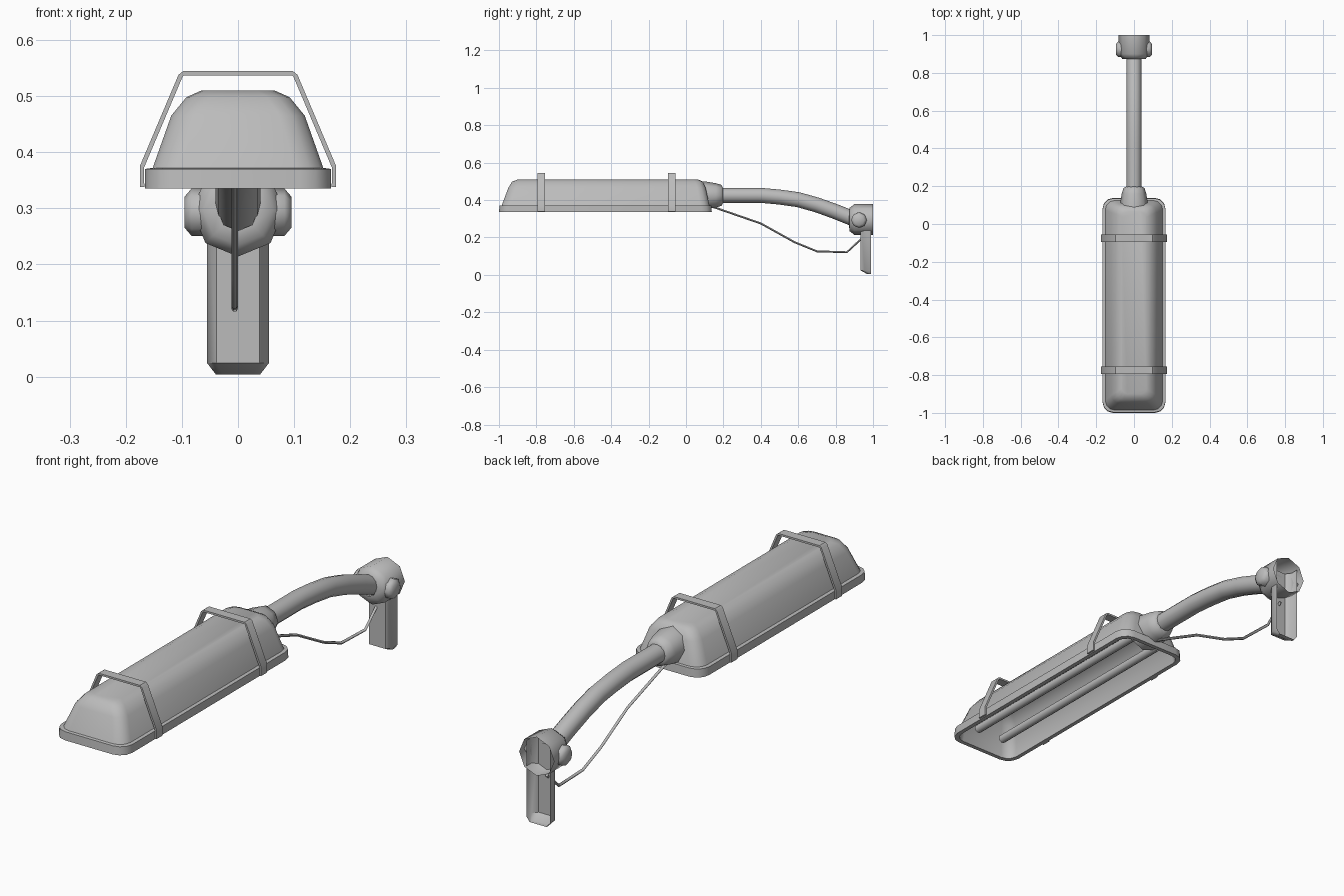
import bpy, bmesh
from math import sin, cos, pi, radians
from mathutils import Vector as V

cube = bpy.data.objects.get("Cube")
if cube:
    bpy.data.objects.remove(cube)

grey = bpy.data.materials.new("painted grey")
grey.use_nodes = True
colour = (0.5, 0.5, 0.5, 1)
grey.diffuse_color = colour
grey.node_tree.nodes["Principled BSDF"].inputs["Base Color"].default_value = colour


def loft(name, rings, closed=True, cap_start=False, cap_end=False, angle=40):
    """Skin a list of equal-length point rings."""
    bm = bmesh.new()
    rows = [[bm.verts.new(p) for p in ring] for ring in rings]
    n = len(rows[0])
    for a, b in zip(rows, rows[1:]):
        for i in range(n if closed else n - 1):
            j = (i + 1) % n
            bm.faces.new((a[i], a[j], b[j], b[i]))
    if cap_start:
        bm.faces.new(rows[0])
    if cap_end:
        bm.faces.new(rows[-1])
    bmesh.ops.recalc_face_normals(bm, faces=bm.faces)
    mesh = bpy.data.meshes.new(name)
    bm.to_mesh(mesh)
    bm.free()
    mesh.materials.append(grey)
    ob = bpy.data.objects.new(name, mesh)
    bpy.context.collection.objects.link(ob)
    bpy.ops.object.select_all(action='DESELECT')
    ob.select_set(True)
    bpy.context.view_layer.objects.active = ob
    bpy.ops.object.shade_smooth_by_angle(angle=radians(angle))
    return ob


def rounded_rect(hw, y0, y1, z, r, steps=3):
    pts = []
    corners = [(hw - r, y1 - r), (r - hw, y1 - r), (r - hw, y0 + r), (hw - r, y0 + r)]
    for k, (cx, cy) in enumerate(corners):
        for s in range(steps + 1):
            a = (k + s / steps) * pi / 2
            pts.append((cx + r * cos(a), cy + r * sin(a), z))
    return pts


def tube(name, path, radii, sides, x=0, **kw):
    """Sweep a round section along a path of (y, z) points."""
    pts = [V((x, y, z)) for y, z in path]
    rings = []
    for i, p in enumerate(pts):
        t = (pts[min(i + 1, len(pts) - 1)] - pts[max(i - 1, 0)]).normalized()
        up = V((0, -t.z, t.y))
        r = radii[i] if isinstance(radii, list) else radii
        rings.append([p + r * (cos(2 * pi * k / sides) * V((1, 0, 0))
                               + sin(2 * pi * k / sides) * up) for k in range(sides)])
    return loft(name, rings, **kw)


# Lamp housing: outer shell, bottom lip, then hollow interior
housing = [
    (0.065, -0.90, 0.065, 0.510, 0.030),
    (0.092, -0.93, 0.090, 0.498, 0.040),
    (0.119, -0.95, 0.105, 0.465, 0.045),
    (0.152, -0.985, 0.125, 0.372, 0.050),
    (0.166, -0.997, 0.135, 0.370, 0.055),
    (0.166, -1.0, 0.138, 0.335, 0.055),
    (0.148, -0.982, 0.120, 0.335, 0.045),
    (0.145, -0.978, 0.116, 0.372, 0.045),
    (0.112, -0.942, 0.096, 0.462, 0.040),
    (0.062, -0.90, 0.065, 0.500, 0.030),
]
loft("lamp_housing", [rounded_rect(*h) for h in housing],
     cap_start=True, cap_end=True, angle=45)

# Lamp tubes inside the housing
for side, x in (("left", 0.065), ("right", -0.065)):
    tube(f"lamp_tube_{side}", [(-0.93, 0.385), (0.07, 0.385)], 0.018, 10, x,
         cap_start=True, cap_end=True)

# Two straps standing over the housing
half = [(0.168, 0.338), (0.175, 0.338), (0.175, 0.375), (0.106, 0.538), (0.097, 0.545)]
outline = [V((x, z)) for x, z in half[1:]]
outline += [V((-p.x, p.y)) for p in reversed(outline)]
for name, y in (("front_strap", -0.775), ("rear_strap", -0.075)):
    rings = []
    for i, p in enumerate(outline):
        t = (outline[min(i + 1, len(outline) - 1)] - outline[max(i - 1, 0)]).normalized()
        q = p + V((-t.y, t.x)) * 0.008
        rings.append([(p.x, y - 0.02, p.y), (p.x, y + 0.02, p.y),
                      (q.x, y + 0.02, q.y), (q.x, y - 0.02, q.y)])
    loft(name, rings, cap_start=True, cap_end=True, angle=30)

# Neck collar between housing and arm
tube("neck_collar", [(0.06, 0.425), (0.10, 0.425), (0.16, 0.425), (0.19, 0.425), (0.198, 0.425)],
     [0.075, 0.075, 0.065, 0.056, 0.040], 8, cap_start=True, cap_end=True, angle=50)

# Curved arm
tube("arm", [(0.15, 0.425), (0.40, 0.425), (0.50, 0.416), (0.60, 0.402), (0.70, 0.374),
             (0.80, 0.338), (0.92, 0.290)], 0.040, 12, cap_start=True, cap_end=True)

# Hollow octagonal socket, open at the back
tube("mount_socket", [(0.872, 0.296), (0.874, 0.296), (0.90, 0.296), (1.0, 0.296)],
     [0.036, 0.062, 0.082, 0.082], 8, angle=50)

# Clamp bolts on both sides of the socket
for side, s in (("left", 1), ("right", -1)):
    rings = [[(s * x, 0.925 + r * cos(k * pi / 4), 0.293 + r * sin(k * pi / 4))
              for k in range(8)]
             for x, r in ((0.055, 0.042), (0.083, 0.042), (0.095, 0.028))]
    loft(f"clamp_bolt_{side}", rings, cap_start=True, cap_end=True, angle=50)

# Wall bracket: channel open at the back with a closed lower end
channel = [(-0.055, 0.99), (-0.055, 0.955), (-0.038, 0.932),
           (0.038, 0.932), (0.055, 0.955), (0.055, 0.99)]
levels = [(0.345, 1, 1), (0.024, 1, 1), (0.004, 0.72, 0.35)]
loft("wall_bracket", [[(x * sx, 0.99 - (0.99 - y) * sy, z) for x, y in channel]
                      for z, sx, sy in levels], closed=False, cap_end=True, angle=50)

# Hanging cable from housing to bracket
tube("cable", [(0.10, 0.374), (0.16, 0.358), (0.40, 0.275), (0.58, 0.175), (0.70, 0.126),
               (0.86, 0.121), (0.94, 0.195)], 0.006, 6, -0.006,
     cap_start=True, cap_end=True, angle=60)
